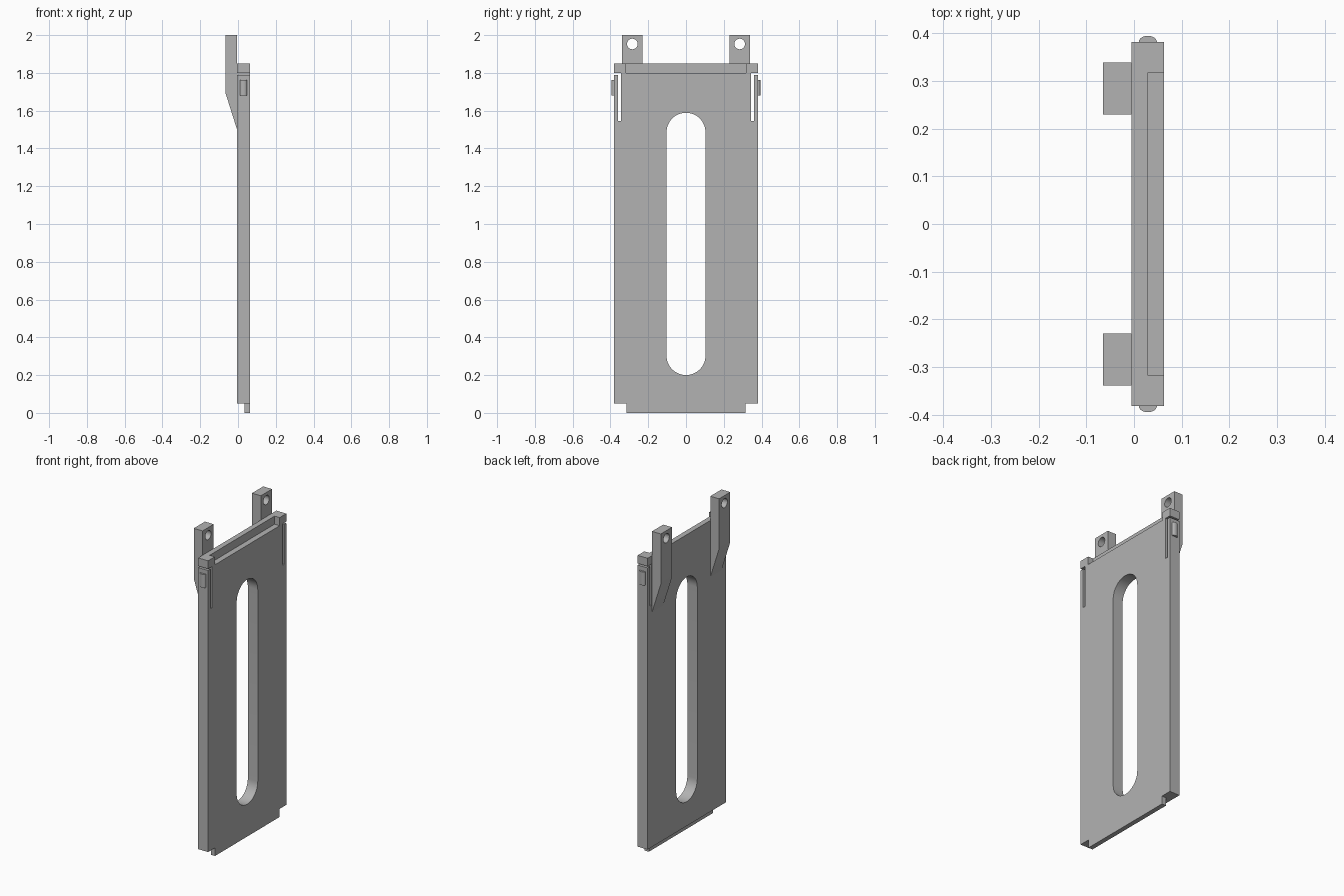
import bpy, bmesh
from math import sin, cos, pi, radians
from mathutils import Vector

cube = bpy.data.objects.get("Cube")
if cube:
    bpy.data.objects.remove(cube, do_unlink=True)

grey = bpy.data.materials.new("plain grey")
grey.use_nodes = True
colour = (0.45, 0.45, 0.45, 1)
grey.diffuse_color = colour
grey.node_tree.nodes["Principled BSDF"].inputs["Base Color"].default_value = colour

BACK, FRONT = -0.005, 0.063   # panel faces along x


def prism(name, points, offset):
    """Extrude a closed 3D outline by an offset vector."""
    bm = bmesh.new()
    face = bm.faces.new([bm.verts.new(p) for p in points])
    new = bmesh.ops.extrude_face_region(bm, geom=[face])["geom"]
    verts = [v for v in new if isinstance(v, bmesh.types.BMVert)]
    bmesh.ops.translate(bm, vec=Vector(offset), verts=verts)
    bmesh.ops.recalc_face_normals(bm, faces=bm.faces)
    mesh = bpy.data.meshes.new(name)
    bm.to_mesh(mesh)
    bm.free()
    mesh.materials.append(grey)
    obj = bpy.data.objects.new(name, mesh)
    bpy.context.collection.objects.link(obj)
    return obj


def plate(name, outline, x0, x1):
    """Extrude a (y, z) outline between two x positions."""
    return prism(name, [(x0, y, z) for y, z in outline], (x1 - x0, 0, 0))


def rect(y0, y1, z0, z1):
    return [(y0, z0), (y1, z0), (y1, z1), (y0, z1)]


def stadium(y, z0, z1, r, n=24):
    """Round-ended outline; a circle when both centres coincide."""
    top = [(y + r * cos(pi * i / n), z1 + r * sin(pi * i / n)) for i in range(n + 1)]
    low = [(y - r * cos(pi * i / n), z0 - r * sin(pi * i / n)) for i in range(n + 1)]
    return top + (low if z0 != z1 else low[1:-1])


def activate(obj):
    bpy.ops.object.select_all(action='DESELECT')
    obj.select_set(True)
    bpy.context.view_layer.objects.active = obj


def cut(obj, cutter):
    cutter.hide_render = True
    mod = obj.modifiers.new("cut", 'BOOLEAN')
    mod.operation, mod.solver, mod.object = 'DIFFERENCE', 'EXACT', cutter
    activate(obj)
    bpy.ops.object.modifier_apply(modifier=mod.name)
    bpy.data.objects.remove(cutter, do_unlink=True)


def smooth(obj):
    activate(obj)
    bpy.ops.object.shade_smooth_by_angle(angle=radians(30))


# Panel with an L-shaped slit freeing a spring tab on each edge
side = [(0.382, 0.05), (0.382, 1.79), (0.36, 1.79), (0.36, 1.545),
        (0.345, 1.545), (0.345, 1.80), (0.382, 1.80), (0.382, 1.85)]
panel = plate("panel", side + [(-y, z) for y, z in reversed(side)], BACK, FRONT)

# Long central slot and the recess along the top edge
cut(panel, plate("slot_cutter", stadium(0, 0.303, 1.486, 0.103), -0.2, 0.2))
cut(panel, plate("recess_cutter", rect(-0.317, 0.317, 1.80, 1.95), 0.028, 0.2))
smooth(panel)

# Locating lip under the panel
plate("bottom_lip", rect(-0.314, 0.314, 0, 0.05), 0.034, FRONT)

for s, label in ((-1, "front"), (1, "back")):
    # Hanger bracket with tapered foot and pin hole
    profile = [(BACK, 1.5), (BACK, 2.0), (-0.065, 2.0), (-0.065, 1.69)]
    hanger = prism(label + "_hanger", [(x, s * 0.23, z) for x, z in profile],
                   (0, s * 0.109, 0))
    cut(hanger, plate("pin_cutter", stadium(s * 0.284, 1.953, 1.953, 0.028), -0.2, 0.2))
    smooth(hanger)

    # Rounded catch on the spring tab
    arc = [(0.029 - 0.019 * cos(pi * i / 16), s * (0.382 + 0.013 * sin(pi * i / 16)), 1.68)
           for i in range(17)]
    smooth(prism(label + "_catch", arc, (0, 0, 0.083)))
